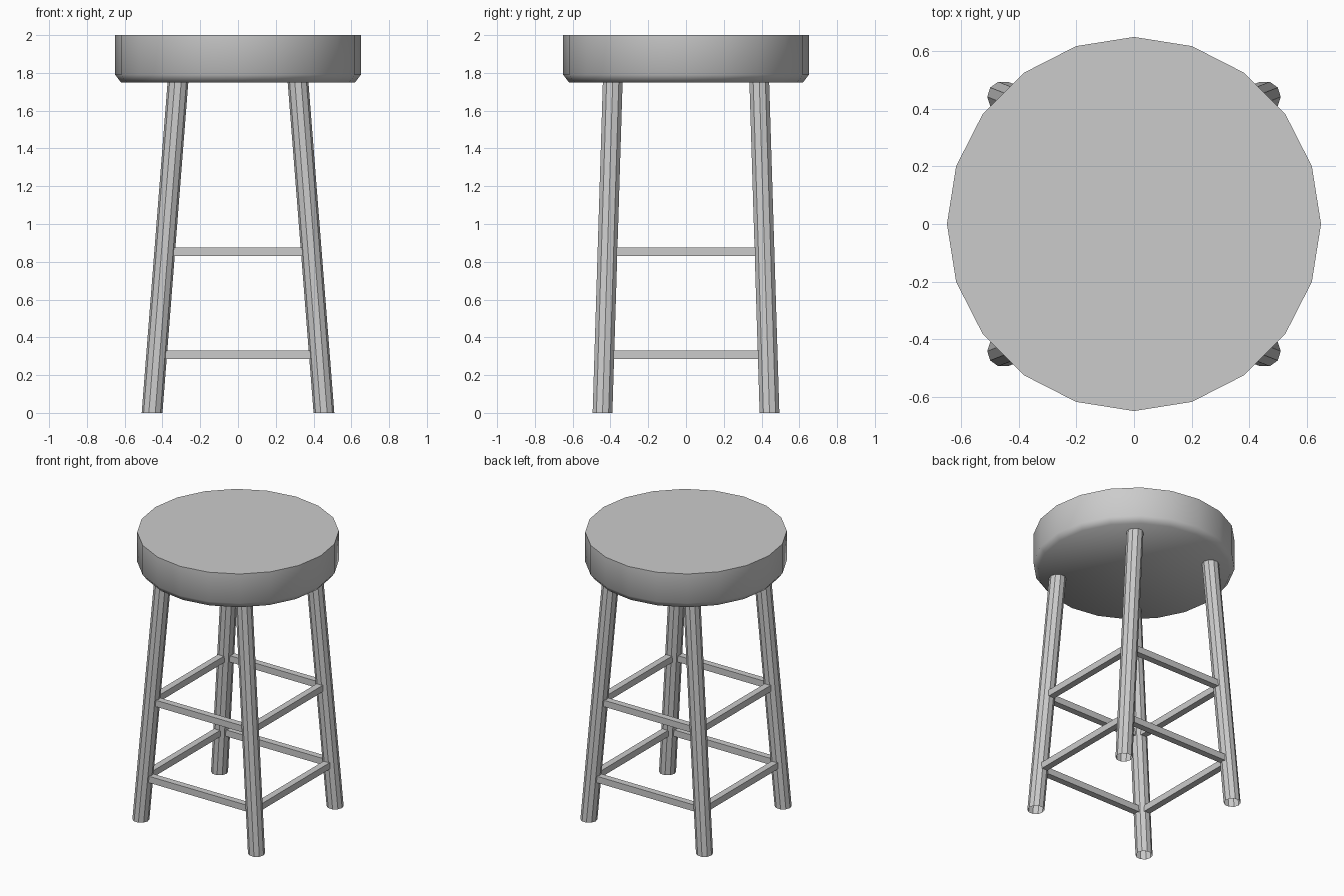
import bpy, bmesh, math
from mathutils import Vector

if "Cube" in bpy.data.objects:
    bpy.data.objects.remove(bpy.data.objects["Cube"])

LEG_H = 1.75
FOOT = Vector((0.455, 0.442, 0.0))
HEAD = Vector((0.318, 0.388, LEG_H))


def finish(name, bm):
    bmesh.ops.recalc_face_normals(bm, faces=bm.faces)
    me = bpy.data.meshes.new(name)
    bm.to_mesh(me)
    bm.free()
    ob = bpy.data.objects.new(name, me)
    bpy.context.collection.objects.link(ob)
    return ob


def stack(name, rings, sides, cap):
    """Join horizontal rings (centre, radius) into a tube, optionally capped."""
    bm = bmesh.new()
    loops = []
    for c, r in rings:
        loops.append([bm.verts.new((c[0] + r * math.cos(2 * math.pi * i / sides),
                                    c[1] + r * math.sin(2 * math.pi * i / sides), c[2]))
                      for i in range(sides)])
    for a, b in zip(loops, loops[1:]):
        for i in range(sides):
            j = (i + 1) % sides
            bm.faces.new((a[i], a[j], b[j], b[i]))
    if cap:
        bm.faces.new(loops[0][::-1])
        bm.faces.new(loops[-1])
    return finish(name, bm)


def box(name, centre, size):
    bm = bmesh.new()
    bmesh.ops.create_cube(bm, size=1)
    bmesh.ops.scale(bm, vec=size, verts=bm.verts)
    bmesh.ops.translate(bm, vec=centre, verts=bm.verts)
    return finish(name, bm)


# round seat with a chamfered lower edge
seat = stack("seat", [((0, 0, 1.75), 0.62), ((0, 0, 1.79), 0.65), ((0, 0, 2.0), 0.65)], 20, True)
bpy.context.view_layer.objects.active = seat
seat.select_set(True)
bpy.ops.object.shade_smooth_by_angle(angle=math.radians(60))

# four splayed legs, open at the ends
for sx, side in ((-1, "left"), (1, "right")):
    for sy, end in ((-1, "front"), (1, "back")):
        flip = Vector((sx, sy, 1))
        stack(f"{end}_{side}_leg", [(FOOT * flip, 0.055), (HEAD * flip, 0.055)], 10, False)

# two levels of square rungs between the legs
T = 0.046
for z, level in ((0.307, "lower"), (0.853, "upper")):
    p = FOOT.lerp(HEAD, z / LEG_H)
    for s, a, b in ((-1, "front", "left"), (1, "back", "right")):
        box(f"{level}_{a}_rung", (0, s * p.y, z), (2 * p.x - 0.07, T, T))
        box(f"{level}_{b}_rung", (s * p.x, 0, z), (T, 2 * p.y - 0.07, T))
